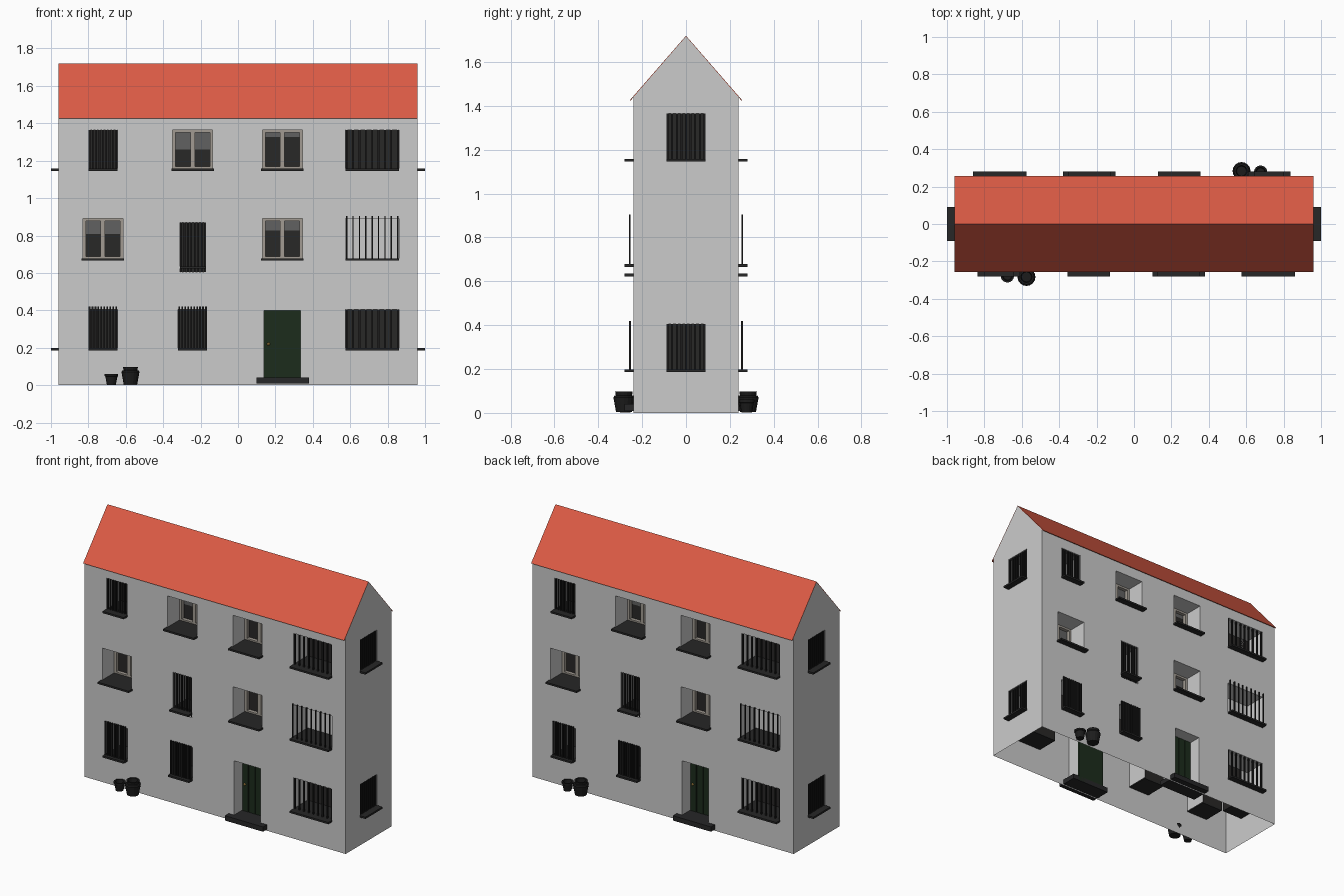
import bpy, bmesh, math
from mathutils import Matrix, Vector

if "Cube" in bpy.data.objects:
    bpy.data.objects.remove(bpy.data.objects["Cube"])

HX, HY, EAVE, RIDGE = 0.96, 0.24, 1.44, 1.72
DEPTH = 0.15


def mat(name, rgb):
    m = bpy.data.materials.new(name)
    m.diffuse_color = (*rgb, 1)
    m.use_nodes = True
    m.node_tree.nodes["Principled BSDF"].inputs["Base Color"].default_value = m.diffuse_color
    return m


DARK = mat("dark_iron", (0.012, 0.012, 0.012))
MATS = {
    "wall": None, "reveal": None,
    "pane": mat("dark_glass", (0.022, 0.021, 0.02)),
    "curtain": mat("white_curtain", (0.95, 0.95, 0.95)),
    "blind": mat("grey_blind", (0.12, 0.12, 0.12)),
    "window_frame": mat("stone_beige", (0.36, 0.33, 0.29)),
    "bars": DARK, "sill": mat("dark_stone", (0.02, 0.02, 0.02)),
    "step": mat("step_stone", (0.02, 0.02, 0.021)),
    "door": mat("dark_green", (0.012, 0.025, 0.012)),
    "knob": mat("brass", (0.6, 0.35, 0.08)),
}


def make_object(name, bm, material):
    """Front object plus a copy turned half a circle for the other side."""
    me = bpy.data.meshes.new(name)
    bm.to_mesh(me)
    bm.free()
    if material:
        me.materials.append(material)
    for side, turn in (("", 0), ("_opposite", math.pi)):
        ob = bpy.data.objects.new(name + side, me)
        ob.rotation_euler.z = turn
        bpy.context.collection.objects.link(ob)


def box(bm, x0, x1, y0, y1, z0, z1):
    m = Matrix.Translation(((x0 + x1) / 2, (y0 + y1) / 2, (z0 + z1) / 2))
    m = m @ Matrix.Diagonal((x1 - x0, y1 - y0, z1 - z0, 1))
    bmesh.ops.create_cube(bm, size=1, matrix=m)


def face(bm, pts):
    bm.faces.new([bm.verts.new(p) for p in pts])


# An opening: x0, x1, z0, z1, kind, detail (bar count or blind fraction), bar top
def facade(prefix, half, openings, matrix, gable):
    parts = {k: bmesh.new() for k in MATS}
    # wall sheet with holes
    xs = sorted({-half, half} | {v for o in openings for v in o[:2]})
    zs = sorted({0, EAVE} | {v for o in openings for v in o[2:4]})
    for a, b in zip(xs, xs[1:]):
        for c, d in zip(zs, zs[1:]):
            mx, mz = (a + b) / 2, (c + d) / 2
            if not any(o[0] < mx < o[1] and o[2] < mz < o[3] for o in openings):
                face(parts["wall"], [(a, 0, c), (b, 0, c), (b, 0, d), (a, 0, d)])
    if gable:
        face(parts["wall"], [(-half, 0, EAVE), (half, 0, EAVE), (0, 0, RIDGE - 0.003)])
    bmesh.ops.remove_doubles(parts["wall"], verts=parts["wall"].verts, dist=1e-5)

    for x0, x1, z0, z1, kind, n, top in openings:
        dep = 0.09 if kind == "door" else DEPTH
        # reveal around the hole
        ring = [(x0, z0), (x0, z1), (x1, z1), (x1, z0)]
        for (a, c), (b, d) in zip(ring, ring[1:]):
            face(parts["reveal"], [(a, 0, c), (b, 0, d), (b, dep, d), (a, dep, c)])
        if kind == "door":
            # planked door, knob and step
            w = (x1 - x0) / 4
            for i in range(4):
                box(parts["door"], x0 + i * w + 0.003, x0 + (i + 1) * w - 0.003,
                    dep - 0.008, dep, z0, z1)
            box(parts["door"], x0, x1, dep, dep + 0.01, z0, z1)
            bmesh.ops.create_icosphere(parts["knob"], subdivisions=2, radius=0.008,
                                       matrix=Matrix.Translation((x0 + 0.023, dep - 0.014, 0.22)))
            box(parts["step"], x0 - 0.04, x1 + 0.045, -0.04, dep + 0.01, 0.008, 0.04)
            continue
        # sill
        sz = z0 + 0.03 if z0 == 0.605 else z0 + 0.003
        e = 0.006 if kind == "double" else 0.0
        box(parts["sill"], x0 - e, x1 + e, -0.04, dep, sz - 0.012, sz)
        # pane at the back of the recess
        back = parts["curtain" if kind == "rail" else "pane"]
        face(back, [(x0, dep, z0), (x1, dep, z0), (x1, dep, z1), (x0, dep, z1)])
        if kind == "double":
            # frame with two sashes and a part-lowered blind
            f, t, xm = parts["window_frame"], 0.016, (x0 + x1) / 2
            y0, y1 = dep - 0.025, dep - 0.002
            for a, b in ((x0, x0 + t), (xm - 0.012, xm + 0.012), (x1 - t, x1)):
                box(f, a, b, y0, y1, z0, z1)
            for a, b in ((x0 + t, xm - 0.012), (xm + 0.012, x1 - t)):
                box(f, a, b, y0, y1, z0, z0 + 0.013)
                box(f, a, b, y0, y1, z1 - 0.013, z1)
            zb = z1 - n * (z1 - z0)
            face(parts["blind"], [(x0, y1, zb), (x1, y1, zb), (x1, y1, z1), (x0, y1, z1)])
        else:
            # vertical bars, either inside the hole or standing proud of the wall
            y = 0.008 if kind == "bars" else -0.016
            r = 0.0035 if kind == "rail" else 0.0045
            for i in range(n):
                x = x0 + 0.006 + (x1 - x0 - 0.012) * i / (n - 1)
                box(parts["bars"], x - r, x + r, y - r, y + r, z0, top)

    for key, bm in parts.items():
        if bm.verts:
            bmesh.ops.transform(bm, matrix=matrix, verts=bm.verts)
            make_object(prefix + "_" + key, bm, MATS[key])
        else:
            bm.free()


# Long facade
T0, T1, M0, M1, G0, G1 = 1.155, 1.365, 0.675, 0.89, 0.195, 0.405
facade("long_side", HX, [
    (-0.80, -0.645, T0, T1, "bars", 9, T1),
    (-0.35, -0.135, T0, T1, "double", 0.5, 0),
    (0.13, 0.345, T0, T1, "double", 0.18, 0),
    (0.575, 0.86, T0, T1, "bars", 9, T1),
    (-0.83, -0.615, M0, M1, "double", 0.38, 0),
    (-0.31, -0.17, 0.605, 0.87, "bars", 8, 0.87),
    (0.13, 0.345, M0, M1, "double", 0.3, 0),
    (0.575, 0.86, M0, M1, "rail", 9, 0.905),
    (-0.80, -0.645, G0, G1, "proud", 10, 0.42),
    (-0.32, -0.165, G0, G1, "proud", 10, 0.42),
    (0.14, 0.335, 0.01, 0.4, "door", 0, 0),
    (0.575, 0.86, G0, G1, "bars", 9, G1),
], Matrix.Translation((0, -HY, 0)), False)

# Gable end
facade("gable_end", HY, [
    (-0.09, 0.09, T0, T1, "bars", 9, T1),
    (-0.09, 0.09, G0, G1, "bars", 9, G1),
], Matrix.Translation((HX, 0, 0)) @ Matrix.Rotation(math.pi / 2, 4, "Z"), True)

# Roof slope
bm = bmesh.new()
rim = [(-0.257, 1.425), (0, RIDGE), (0, RIDGE - 0.006), (-0.252, 1.425)]
face(bm, [(-HX, y, z) for y, z in rim])
r = bmesh.ops.extrude_face_region(bm, geom=bm.faces[:])
bmesh.ops.translate(bm, vec=(2 * HX, 0, 0),
                    verts=[v for v in r["geom"] if isinstance(v, bmesh.types.BMVert)])
bmesh.ops.recalc_face_normals(bm, faces=bm.faces)
make_object("roof_slope", bm, mat("red_tile", (0.72, 0.105, 0.06)))


# Plant pots turned from a profile
def pot(name, x, y, profile):
    bm = bmesh.new()
    vs = [bm.verts.new((rad, 0, z)) for rad, z in profile]
    es = [bm.edges.new(p) for p in zip(vs, vs[1:])]
    bmesh.ops.spin(bm, geom=vs + es, axis=(0, 0, 1), cent=(0, 0, 0),
                   angle=2 * math.pi, steps=16)
    bmesh.ops.remove_doubles(bm, verts=bm.verts, dist=1e-5)
    bmesh.ops.recalc_face_normals(bm, faces=bm.faces)
    bmesh.ops.translate(bm, vec=(x, y, 0), verts=bm.verts)
    make_object(name, bm, DARK)


pot("large_pot", -0.575, -0.283,
    [(0, 0.004), (0.036, 0.004), (0.048, 0.07), (0.044, 0.078), (0.037, 0.08),
     (0.04, 0.097), (0.03, 0.097), (0.026, 0.06), (0, 0.06)])
pot("small_pot", -0.677, -0.277,
    [(0, 0.002), (0.024, 0.002), (0.032, 0.045), (0.036, 0.048), (0.036, 0.06),
     (0.026, 0.06), (0.022, 0.035), (0, 0.035)])
